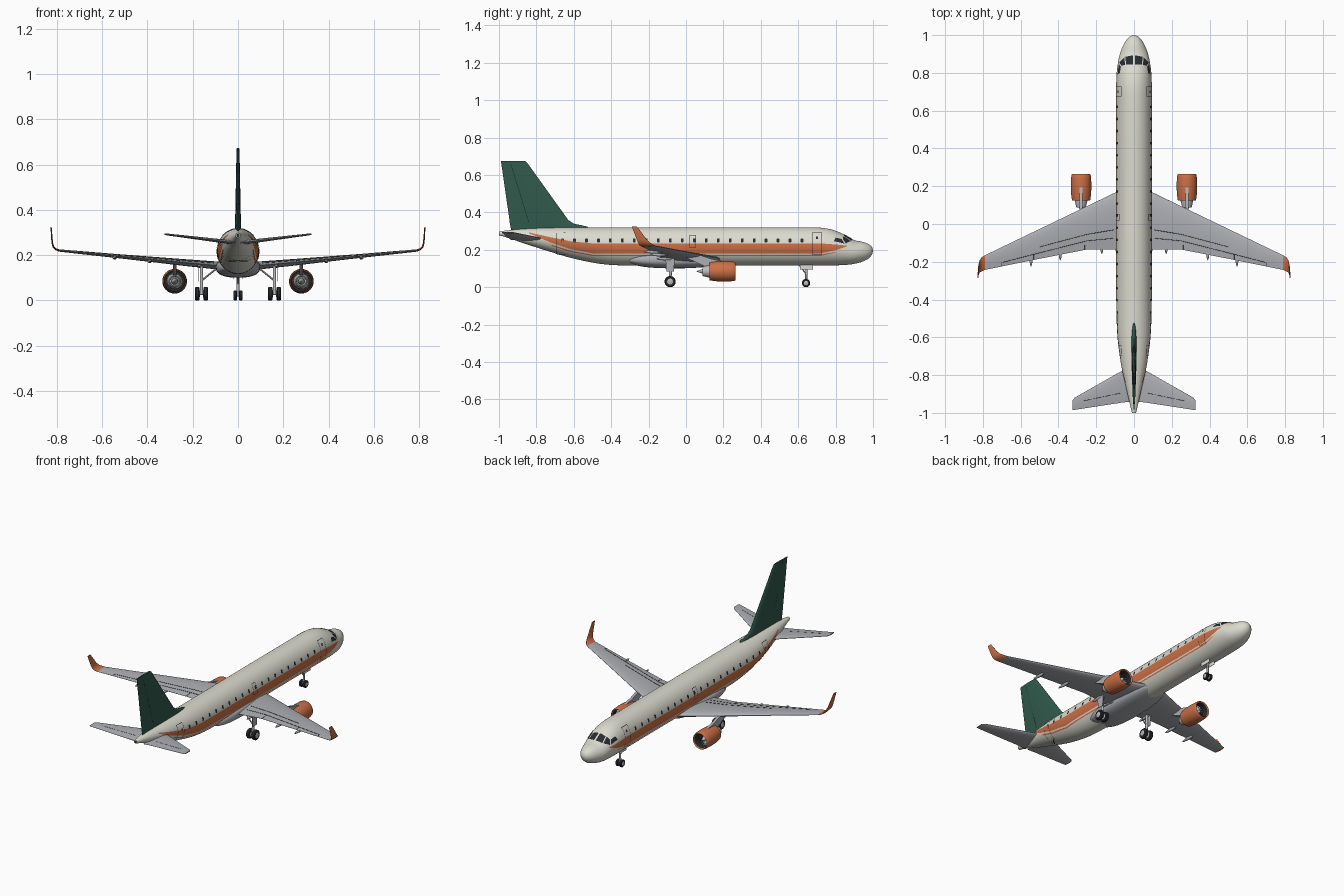
import bpy, bmesh, math
from mathutils import Vector

if "Cube" in bpy.data.objects:
    bpy.data.objects.remove(bpy.data.objects["Cube"])

def material(name, r, g, b):
    m = bpy.data.materials.new(name)
    m.diffuse_color = (r, g, b, 1)
    m.use_nodes = True
    m.node_tree.nodes["Principled BSDF"].inputs["Base Color"].default_value = m.diffuse_color
    return m

CREAM = material("cream", 0.72, 0.71, 0.63)
ORANGE = material("orange", 0.60, 0.16, 0.06)
GREEN = material("green", 0.03, 0.10, 0.07)
GREY = material("wing_grey", 0.42, 0.43, 0.46)
METAL = material("metal", 0.5, 0.5, 0.5)
DARK = material("dark", 0.02, 0.025, 0.03)

def finish(name, bm, mat, mirror=False):
    bmesh.ops.recalc_face_normals(bm, faces=bm.faces[:])
    me = bpy.data.meshes.new(name)
    bm.to_mesh(me)
    bm.free()
    ob = bpy.data.objects.new(name, me)
    bpy.context.collection.objects.link(ob)
    me.materials.append(mat)
    bpy.ops.object.select_all(action='DESELECT')
    ob.select_set(True)
    bpy.context.view_layer.objects.active = ob
    bpy.ops.object.shade_smooth_by_angle(angle=math.radians(35))
    if mirror:
        ob.modifiers.new("mirror", 'MIRROR').use_mirror_merge = False
    return ob

def loft(name, rings, mat, mirror=False, closed=False):
    bm = bmesh.new()
    vs = [[bm.verts.new(p) for p in r] for r in rings]
    n = len(vs[0])
    for a, b in zip(vs, vs[1:] + (vs[:1] if closed else [])):
        for i in range(n):
            bm.faces.new((a[i], a[(i + 1) % n], b[(i + 1) % n], b[i]))
    if not closed:
        bm.faces.new(vs[0])
        bm.faces.new(vs[-1])
    return finish(name, bm, mat, mirror)

def revolve(name, profile, c, mat, axis='Y', mirror=True, closed=False, segs=32):
    rings = []
    for a, r in profile:
        ang = [2 * math.pi * i / segs for i in range(segs)]
        if axis == 'Y':
            rings.append([(c[0] + r * math.cos(t), c[1] + a, c[2] + r * math.sin(t)) for t in ang])
        else:
            rings.append([(c[0] + a, c[1] + r * math.cos(t), c[2] + r * math.sin(t)) for t in ang])
    return loft(name, rings, mat, mirror, closed)

def tube(name, pts, r, mat, mirror=True, segs=8):
    pts = [Vector(p) for p in pts]
    rings = []
    for i, p in enumerate(pts):
        q = (pts[min(i + 1, len(pts) - 1)] - pts[max(i - 1, 0)]).to_track_quat('Z', 'Y')
        rings.append([p + q @ Vector((r * math.cos(k * math.tau / segs), r * math.sin(k * math.tau / segs), 0))
                      for k in range(segs)])
    return loft(name, rings, mat, mirror)

# Fuselage stations: y, half width, bottom z, top z
BODY = [(-1, .011, .277, .298), (-.97, .018, .27, .302), (-.88, .039, .239, .311), (-.75, .066, .197, .318),
        (-.6, .086, .153, .32), (-.45, .092, .124, .32), (-.3, .093, .116, .32), (.66, .093, .116, .32),
        (.74, .093, .116, .316), (.8, .0905, .117, .302), (.85, .085, .119, .279), (.9, .075, .125, .252),
        (.95, .055, .139, .241), (.98, .036, .157, .228), (.995, .018, .176, .213), (1, .001, .194, .196)]

def section(y):
    k = max(0, min(len(BODY) - 2, sum(1 for s in BODY if s[0] <= y) - 1))
    a, b = BODY[k], BODY[k + 1]
    p, q = BODY[max(k - 1, 0)], BODY[min(k + 2, len(BODY) - 1)]
    h = b[0] - a[0]
    t = (y - a[0]) / h
    out = []
    for j in (1, 2, 3):
        m0 = (b[j] - p[j]) / (b[0] - p[0]) * h
        m1 = (q[j] - a[j]) / (q[0] - a[0]) * h
        out.append((2*t**3 - 3*t*t + 1) * a[j] + (t**3 - 2*t*t + t) * m0 + (3*t*t - 2*t**3) * b[j] + (t**3 - t*t) * m1)
    return out[0], (out[1] + out[2]) / 2, (out[2] - out[1]) / 2

def skin(y, th, off=0.0):
    rx, cz, rz = section(y)
    return ((rx + off) * math.sin(th), y, cz + (rz + off) * math.cos(th))

def theta(y, z):
    rx, cz, rz = section(y)
    return math.acos(max(-1, min(1, (z - cz) / rz)))

ys = [-1 + .02 * i for i in range(88)] + [1 - .26 * (1 - i / 24) ** 2 for i in range(1, 25)]
loft("fuselage", [[skin(y, math.tau * i / 64) for i in range(64)] for y in ys], CREAM)
revolve("tail_exhaust", [(-.0005, .007), (.01, .007)], (0, -1, .2875), DARK, mirror=False)

# Skin patches that hug the fuselage
def patch(bm, corners, nu, nv, off=.0013):
    a, b, c, d = [Vector(p) for p in corners]
    g = [[bm.verts.new(skin(*(a.lerp(b, i / nu)).lerp(d.lerp(c, i / nu), j / nv), off))
          for j in range(nv + 1)] for i in range(nu + 1)]
    for i in range(nu):
        for j in range(nv):
            bm.faces.new((g[i][j], g[i + 1][j], g[i + 1][j + 1], g[i][j + 1]))

def band(bm, stations, nv, off=.0013):
    for (y0, l0, h0), (y1, l1, h1) in zip(stations, stations[1:]):
        n = max(1, round(abs(y1 - y0) / .02))
        mix = lambda p, q, t: p + (q - p) * t
        for i in range(n):
            s, e = i / n, (i + 1) / n
            ya, yb = mix(y0, y1, s), mix(y0, y1, e)
            patch(bm, [(ya, theta(ya, mix(l0, l1, s))), (yb, theta(yb, mix(l0, l1, e))),
                       (yb, theta(yb, mix(h0, h1, e))), (ya, theta(ya, mix(h0, h1, s)))], 1, nv, off)

bm = bmesh.new()
band(bm, [(.86, .218, .222), (.8, .198, .228), (.72, .182, .234), (-.5, .182, .234), (-.62, .205, .246),
          (-.72, .238, .266), (-.84, .288, .293)], 6)
band(bm, [(.8, .186, .189), (.72, .168, .174), (-.5, .168, .174), (-.62, .190, .196), (-.72, .222, .228)], 1)
finish("side_stripes", bm, ORANGE, True)

bm = bmesh.new()
for i in range(21):
    y = .62 - .064 * i
    band(bm, [(y - .007, .242, .258), (y - .004, .239, .261), (y + .004, .239, .261), (y + .007, .242, .258)], 2)
band(bm, [(.694, .256, .27), (.706, .256, .27)], 2)
finish("cabin_windows", bm, DARK, True)

bm = bmesh.new()
for y0, y1, z0, z1 in [(.674, .727, .175, .29), (-.695, -.643, .175, .29), (.018, .054, .213, .277)]:
    w = .0025
    for a, b, lo, hi, nv in [(y0, y0 + w, z0, z1, 10), (y1 - w, y1, z0, z1, 10),
                             (y0, y1, z0, z0 + w, 1), (y0, y1, z1 - w, z1, 1)]:
        band(bm, [(a, lo, hi), (b, lo, hi)], nv, .002)
finish("door_outlines", bm, DARK, True)

bm = bmesh.new()
for quad in [[(.893, 4), (.885, 35), (.845, 28), (.845, 3)], [(.882, 39), (.855, 64), (.838, 48), (.842, 32)],
             [(.848, 66), (.79, 69), (.80, 54), (.832, 51)]]:
    patch(bm, [(y, math.radians(t)) for y, t in quad], 6, 6, .0018)
finish("cockpit_windows", bm, DARK, True)

# Belly fairing
rings = []
for i in range(33):
    s = -math.cos(math.pi * i / 32) * .9995
    k = (1 - abs(s) ** 2.6) ** .6
    rings.append([(.098 * k ** .5 * math.copysign(abs(math.cos(t)) ** .8, math.cos(t)), -.06 + .27 * s,
                   .147 + .046 * k * math.copysign(abs(math.sin(t)) ** .8, math.sin(t)))
                  for t in [math.tau * j / 40 for j in range(40)]])
loft("belly_fairing", rings, GREY)

# Aerofoil surfaces: stations are x, leading y, trailing y, z, thickness, tilt in degrees
def foil_pt(s, u, side=1):
    x, yl, yt, z, t, a = s
    h = side * (t * 1.3 * math.sqrt(u) * (1 - u) + .0006)
    a = math.radians(a)
    return (x - math.sin(a) * h, yl + (yt - yl) * u, z + math.cos(a) * h)

US = [0, .015, .05, .12, .22, .35, .5, .65, .8, 1]
def surface(name, stations, mat, mirror=True):
    return loft(name, [[foil_pt(s, u) for u in US] + [foil_pt(s, u, -1) for u in US[::-1]] for s in stations],
                mat, mirror)

WING = [(.04, .195, -.135, .150, .036, 5), (.25, .094, -.135, .169, .028, 5), (.52, -.036, -.188, .195, .017, 5),
        (.79, -.166, -.243, .221, .009, 6)]
surface("wing", WING, GREY)
surface("winglet", [WING[-1], (.806, -.176, -.25, .227, .008, 30), (.816, -.192, -.256, .238, .007, 60),
                    (.821, -.21, -.263, .255, .006, 80), (.826, -.262, -.29, .325, .004, 86)], ORANGE)

def wing_at(x, u, side=1):
    k = 0 if x < .25 else 1 if x < .52 else 2
    a, b = WING[k], WING[k + 1]
    t = (x - a[0]) / (b[0] - a[0])
    return foil_pt([p + (q - p) * t for p, q in zip(a, b)], u, side)

for name, pts in [("flap_line", [(.11, .8), (.25, .8), (.52, .8), (.7, .8)]),
                  ("spoiler_line", [(.11, .65), (.25, .65), (.5, .6)]),
                  ("flap_gap_inner", [(.26, .8), (.26, .99)]), ("flap_gap_outer", [(.53, .8), (.53, .99)]),
                  ("aileron_gap", [(.7, .8), (.7, .99)])]:
    tube(name, [wing_at(*p) for p in pts], .0012, DARK, segs=6)

for x in (.17, .39, .545):
    p = wing_at(x, .92, -1)
    revolve("flap_track_fairing", [(-.045, .001), (-.03, .006), (0, .009), (.03, .008), (.055, .001)],
            (p[0], p[1], p[2] - .006), GREY, segs=16)

# Tail surfaces
surface("tailplane", [(.01, -.75, -.94, .255, .018, 7), (.06, -.775, -.945, .261, .016, 7),
                      (.315, -.92, -.984, .292, .007, 7), (.326, -.935, -.985, .294, .004, 7)], GREY)
tube("elevator_line", [(.07, -.895, .2675), (.27, -.937, .2905)], .0012, DARK, segs=6)
surface("tail_fin", [(0, -.50, -.935, .30, .026, 90), (0, -.53, -.938, .325, .026, 90),
                     (0, -.60, -.942, .34, .025, 90), (0, -.63, -.944, .36, .024, 90),
                     (0, -.848, -.988, .664, .012, 90), (0, -.86, -.99, .674, .009, 90)], GREEN, False)
tube("rudder_line", [(.0085, -.84, .345), (.0045, -.937, .66)], .0012, DARK, segs=6)

# Engines
E = (.28, 0, .085)
revolve("engine_cowling", [(.255, .0425), (.262, .044), (.265, .047), (.261, .050), (.245, .053), (.2, .0545),
                           (.16, .053), (.125, .048), (.125, .046), (.18, .045), (.235, .042)], E, ORANGE, closed=True)
revolve("engine_liner", [(.132, .0445), (.18, .0435), (.235, .0405), (.258, .0425), (.235, .042),
                         (.18, .045), (.132, .046)], E, DARK, closed=True)
revolve("fan_disc", [(.16, .044), (.215, .0425)], E, DARK)
revolve("fan_spinner", [(.21, .014), (.225, .012), (.238, .007), (.246, .001)], E, METAL)
revolve("engine_core", [(.17, .036), (.125, .034), (.088, .025), (.088, .021), (.11, .02)], E, METAL)
revolve("exhaust_cone", [(.12, .016), (.09, .013), (.056, .001)], E, GREY)
bm = bmesh.new()
for i in range(18):
    t = math.tau * i / 18
    bm.faces.new([bm.verts.new((E[0] + r * math.cos(t + d), y, E[2] + r * math.sin(t + d)))
                  for r, d, y in [(.012, 0, .224), (.041, .05, .226), (.041, .22, .217), (.012, .3, .217)]])
finish("fan_blades", bm, GREY, True)
side = [(.215, .134), (.13, .153), (.08, .170), (-.02, .168), (.05, .135), (.1, .112), (.2, .115)]
loft("engine_pylon", [[(x, y, z) for y, z in side] for x in (.272, .288)], GREY, True)

# Landing gear
def wheel(name, x, y, r, w):
    revolve(name + "_tyre", [(-w, r * .55), (-w, r * .85), (-w * .6, r), (w * .6, r), (w, r * .85), (w, r * .55)],
            (x, y, r), DARK, 'X')
    revolve(name + "_hub", [(-w * 1.05, r * .5), (-w * .9, r * .58), (w * .9, r * .58), (w * 1.05, r * .5)],
            (x, y, r), METAL, 'X')

for x in (.143, .180):
    wheel("main_wheel", x, -.085, .03, .0105)
tube("main_axle", [(.143, -.085, .03), (.18, -.085, .03)], .006, METAL)
tube("main_strut", [(.1615, -.085, .026), (.1615, -.08, .165)], .0075, METAL, segs=16)
tube("main_side_brace", [(.158, -.083, .09), (.09, -.07, .145)], .004, METAL)
loft("main_gear_door", [[(x, -.105, .085), (x, -.065, .085), (x, -.06, .16), (x, -.11, .16)]
                        for x in (.172, .175)], GREY, True)
wheel("nose_wheel", .0125, .642, .022, .0075)
tube("nose_axle", [(-.012, .642, .022), (.012, .642, .022)], .004, METAL, False)
tube("nose_strut", [(0, .642, .02), (0, .645, .13)], .006, METAL, False, 16)
tube("nose_brace", [(0, .643, .07), (0, .60, .125)], .0035, METAL, False)
loft("nose_gear_door", [[(x, .61, .095), (x, .68, .095), (x, .68, .13), (x, .61, .13)]
                        for x in (.018, .020)], CREAM, True)
